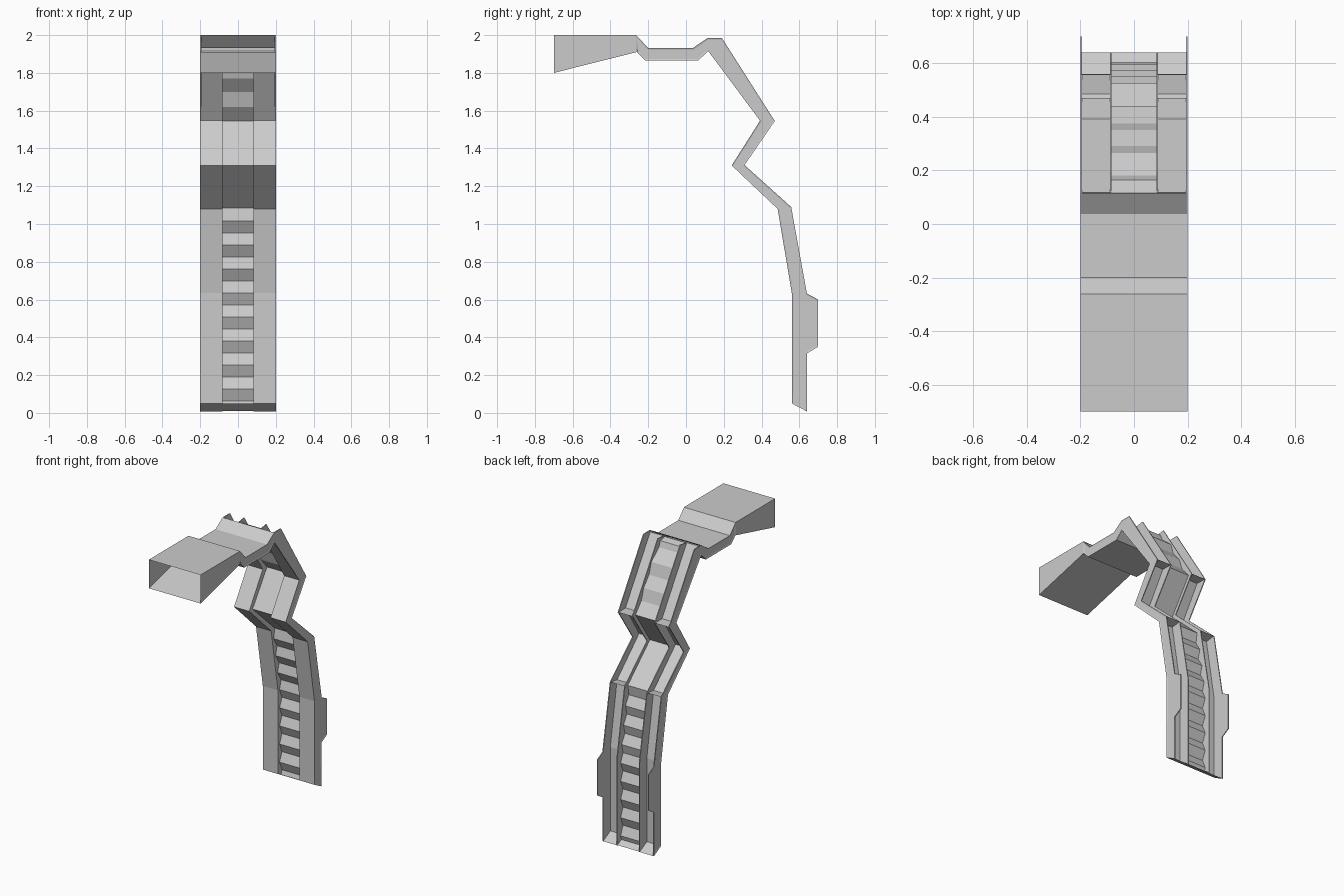
import bpy, bmesh

if "Cube" in bpy.data.objects:
    bpy.data.objects.remove(bpy.data.objects["Cube"])

# Side profiles as (y, z): underside edge and outer edge of the chute
DUCT_LOW = [(-0.26, 1.91), (-0.215, 1.866), (0.065, 1.866), (0.118, 1.915)]
DUCT_HIGH = [(-0.265, 2.0), (-0.2, 1.932), (0.037, 1.932), (0.115, 1.985)]
RUN_LOW = [(0.118, 1.975), (0.392, 1.547), (0.242, 1.31), (0.485, 1.08), (0.56, 0.635), (0.56, 0.05)]
RUN_HIGH = [(0.19, 1.985), (0.47, 1.545), (0.31, 1.312), (0.557, 1.09), (0.64, 0.632), (0.64, 0.008)]
TAB = [(0.64, 0.632), (0.70, 0.60), (0.70, 0.35), (0.64, 0.315), (0.64, 0.008)]
HALF, INNER, T = 0.197, 0.086, 0.006


def finish(name, bm):
    me = bpy.data.meshes.new(name)
    bm.to_mesh(me)
    bm.free()
    ob = bpy.data.objects.new(name, me)
    bpy.context.collection.objects.link(ob)
    return ob


def sheet(name, pts, x0, x1):
    """Sweep a side profile across x as a single folded sheet."""
    bm = bmesh.new()
    rows = [(bm.verts.new((x0, y, z)), bm.verts.new((x1, y, z))) for y, z in pts]
    for (a, b), (c, d) in zip(rows, rows[1:]):
        bm.faces.new((a, c, d, b))
    return finish(name, bm)


def plate(name, outline, x, rim):
    """Thin upright plate at x, optionally with a raised rim on its outside."""
    bm = bmesh.new()
    n = 1 if x > 0 else -1
    a = [bm.verts.new((x - n * T / 2, y, z)) for y, z in outline]
    b = [bm.verts.new((x + n * T / 2, y, z)) for y, z in outline]
    bm.faces.new(a)
    outer = bm.faces.new(b[::-1])
    for i in range(len(a)):
        j = (i + 1) % len(a)
        bm.faces.new((a[i], b[i], b[j], a[j]))
    bmesh.ops.recalc_face_normals(bm, faces=bm.faces)
    if rim:
        bmesh.ops.inset_region(bm, faces=[outer], thickness=0.009, depth=-0.003)
    return finish(name, bm)


# Flared mouth, open at the front and into the duct
bm = bmesh.new()
ring = lambda y, lo, hi: [bm.verts.new((x, y, z)) for x, z in
                          ((-0.2, lo), (0.2, lo), (0.2, hi), (-0.2, hi))]
front, back = ring(-0.70, 1.80, 2.0), ring(-0.262, 1.91, 2.0)
for i in range(4):
    j = (i + 1) % 4
    bm.faces.new((front[i], front[j], back[j], back[i]))
finish("flared_mouth", bm)

# Closed duct behind the mouth
sheet("duct_floor", DUCT_LOW + RUN_LOW[:1], -HALF, HALF)
sheet("duct_roof", DUCT_HIGH, -HALF, HALF)

# Stepped centre strip: upper steps, the plain fold, then the long lower flight
centre = [(0.115, 1.972), (0.165, 1.96), (0.18, 1.92), (0.265, 1.85), (0.29, 1.77),
          (0.35, 1.70), (0.375, 1.62), (0.44, 1.545), (0.28, 1.311), (0.525, 1.085)]
z, out = 1.015, False
while z > 0.06:
    base = 0.578 - max(0, z - 0.635) * 0.17
    centre.append((base + (0.027 if out else 0.0), z))
    z -= 0.0635
    out = not out
centre.append((0.595, 0.032))
sheet("stepped_centre", centre, -INNER, INNER)
sheet("centre_foot", [(0.56, 0.05), (0.64, 0.01)], -INNER, INNER)

# Side rails: folded floor, outer wall with tab, inner wall, joint plates
outer_outline = DUCT_LOW + RUN_LOW[1:] + TAB[::-1] + RUN_HIGH[3::-1] + DUCT_HIGH[::-1]
inner_outline = RUN_LOW + RUN_HIGH[::-1]
for side, s in (("left", -1), ("right", 1)):
    x0, x1 = sorted((s * INNER, s * HALF))
    sheet(side + "_rail_floor", RUN_LOW + [RUN_HIGH[-1]], x0, x1)
    plate(side + "_outer_wall", outer_outline, s * HALF, True)
    plate(side + "_inner_wall", inner_outline, s * INNER, False)
    for label, k in (("upper", 1), ("lower", 3)):
        sheet(f"{side}_{label}_joint_plate", [RUN_LOW[k], RUN_HIGH[k]], x0, x1)
